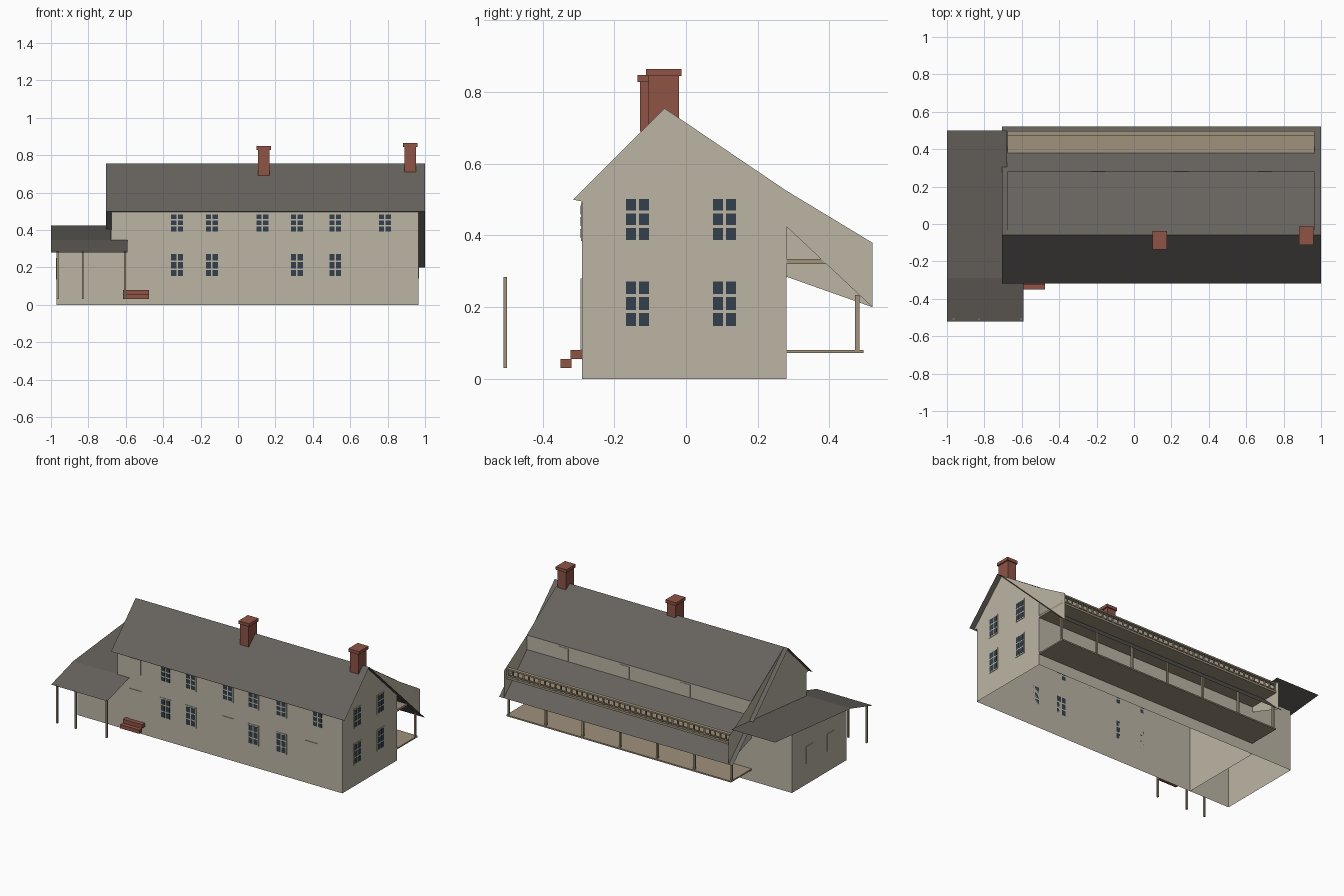
import bpy, bmesh

cube = bpy.data.objects.get("Cube")
if cube:
    bpy.data.objects.remove(cube, do_unlink=True)


def material(name, rgb):
    """Flat colour given as sRGB bytes, stored linear."""
    lin = [((c / 255 + 0.055) / 1.055) ** 2.4 for c in rgb] + [1]
    m = bpy.data.materials.new(name)
    m.use_nodes = True
    m.diffuse_color = lin
    bsdf = m.node_tree.nodes["Principled BSDF"]
    bsdf.inputs["Base Color"].default_value = lin
    bsdf.inputs["Roughness"].default_value = 0.9
    return m


WALL = material("plaster", (187, 181, 164))
ROOF = material("slate", (102, 98, 92))
BRICK = material("brick", (142, 84, 70))
WOOD = material("timber", (160, 146, 123))
GLASS = material("dark_glass", (52, 64, 76))


def finish(name, bm, mat):
    me = bpy.data.meshes.new(name)
    bm.to_mesh(me)
    bm.free()
    me.materials.append(mat)
    ob = bpy.data.objects.new(name, me)
    bpy.context.collection.objects.link(ob)
    return ob


def add_box(bm, xs, ys, zs):
    v = [bm.verts.new((x, y, z)) for x in xs for y in ys for z in zs]
    for f in ((0, 1, 3, 2), (4, 6, 7, 5), (0, 4, 5, 1),
              (2, 3, 7, 6), (0, 2, 6, 4), (1, 5, 7, 3)):
        bm.faces.new([v[i] for i in f])


def boxes(name, items, mat):
    bm = bmesh.new()
    for xs, ys, zs in items:
        add_box(bm, xs, ys, zs)
    bmesh.ops.recalc_face_normals(bm, faces=bm.faces)
    return finish(name, bm, mat)


def strip(name, profile, x0, x1, mat):
    """Sheet following a (y, z) profile from x0 to x1."""
    bm = bmesh.new()
    rows = [[bm.verts.new((x, y, z)) for x in (x0, x1)] for y, z in profile]
    for a, b in zip(rows, rows[1:]):
        bm.faces.new((a[0], a[1], b[1], b[0]))
    return finish(name, bm, mat)


def end_wall(name, profile, x, mat):
    """Flat wall across the house at x, outlined in (y, z)."""
    bm = bmesh.new()
    f = bm.faces.new([bm.verts.new((x, y, z)) for y, z in profile])
    if x < 0:
        f.normal_flip()
    return finish(name, bm, mat)


LEFT, RIGHT = -0.675, 0.965
FRONT, BACK = -0.29, 0.28
RIDGE, EAVE = (-0.06, 0.755), (0.52, 0.2)

# Main house shell, open underneath
gable = [(FRONT, 0), (BACK, 0), (BACK, 0.425), EAVE, (0.52, 0.38),
         (BACK, 0.525), RIDGE, (-0.315, 0.5), (FRONT, 0.495)]
porch_cheek = [(BACK, 0.285), EAVE, (BACK, 0.425)]
end_wall("right_gable_wall", gable, RIGHT, WALL)
end_wall("left_gable_wall", gable, LEFT, WALL)
end_wall("porch_end_wall", porch_cheek, LEFT, WALL)
strip("front_wall", [(-0.315, 0.5), (FRONT, 0.495), (FRONT, 0)], LEFT, RIGHT, WALL)
strip("back_wall", [(BACK, 0), (BACK, 0.525)], LEFT, RIGHT, WALL)

# Long rear roof slope with a shed dormer over it
strip("main_roof", [(-0.317, 0.499), RIDGE, EAVE], -0.705, 1.0, ROOF)
strip("dormer_roof", [RIDGE, (BACK + 0.002, 0.526)], LEFT, RIGHT, ROOF)

# Chimneys with caps
for name, x, y, base, top in (("middle", 0.137, -0.086, 0.69, 0.848),
                              ("end", 0.922, -0.062, 0.7, 0.865)):
    parts = [((x - r, x + r), (y - s, y + s), z) for r, s, z in
             ((0.031, 0.042, (base, top - 0.02)), (0.039, 0.049, (top - 0.02, top)))]
    boxes(name + "_chimney", parts, BRICK)

# Side wing and its roof, which carries on over the entrance porch
wing_top = lambda y: 0.345 + 0.1 * (y - FRONT)
WING = -0.97
strip("wing_front_wall", [(FRONT, 0.345), (FRONT, 0)], WING, LEFT, WALL)
strip("wing_back_wall", [(BACK, 0), (BACK, wing_top(BACK))], WING, LEFT, WALL)
end_wall("wing_side_wall", [(FRONT, 0), (BACK, 0), (BACK, wing_top(BACK)),
                            (FRONT, 0.345)], WING, WALL)
strip("wing_roof", [(FRONT, 0.347), (0.5, 0.425)], -1.0, -0.68, ROOF)
strip("entrance_roof", [(-0.52, 0.28), (FRONT, 0.347)], -1.0, -0.59, ROOF)
boxes("entrance_posts", [((x - 0.005, x + 0.005), (-0.51, -0.5), (0.03, 0.284))
                         for x in (-0.965, -0.83, -0.605)], WOOD)
boxes("entrance_steps", [((-0.615, -0.475), (-0.35, -0.32), (0.03, 0.055)),
                         ((-0.615, -0.475), (-0.323, FRONT), (0.055, 0.08))], BRICK)

# Rear porch
boxes("porch_floor", [((LEFT, RIGHT), (BACK, 0.495), (0.072, 0.081))], WOOD)
posts = [LEFT + 0.006 + i * (RIGHT - LEFT - 0.012) / 6 for i in range(7)]
boxes("porch_posts", [((x - 0.006, x + 0.006), (0.472, 0.484), (0.081, 0.234))
                      for x in posts], WOOD)

# Balcony with railing
boxes("balcony_floor", [((LEFT, RIGHT), (BACK, 0.498), (0.32, 0.334))], WOOD)
rails = [((LEFT, RIGHT), (0.474, 0.498), (0.378, 0.388)),
         ((LEFT, RIGHT), (0.482, 0.492), (0.34, 0.346))]
count = 42
for i in range(count + 1):
    x = LEFT + 0.004 + i * (RIGHT - LEFT - 0.008) / count
    rails.append(((x - 0.004, x + 0.004), (0.483, 0.491), (0.334, 0.38)))
boxes("balcony_railing", rails, WOOD)


def plate(side, c, w, z, d):
    """Thin box on a wall: centre c along the wall, width w, proud by d."""
    along = (c - w / 2, c + w / 2)
    return {"front": (along, (FRONT - d, FRONT), z),
            "back": (along, (BACK, BACK + d), z),
            "right": ((RIGHT, RIGHT + d), along, z),
            "wing": ((WING - d, WING), along, z)}[side]


def window(name, side, c, w, z0, z1, glazed=True):
    boxes(name + "_frame", [plate(side, c, w, (z0, z1), 0.003)], WALL)
    if not glazed:
        return
    panes, gap = [], 0.008
    h = (z1 - z0 - 4 * gap) / 3
    pw = (w - 3 * gap) / 2
    for row in range(3):
        b = z0 + gap + row * (h + gap)
        for s in (-1, 1):
            panes.append(plate(side, c + s * (pw + gap) / 2, pw, (b, b + h), 0.004))
    boxes(name + "_panes", panes, GLASS)


# Windows
for i, x in enumerate((-0.545, -0.325, -0.14, 0.13, 0.315, 0.52, 0.785)):
    window(f"upper_window_{i}", "front", x, 0.08, 0.385, 0.492, i > 0)
for i, x in enumerate((-0.325, -0.14, 0.315, 0.52)):
    window(f"lower_window_{i}", "front", x, 0.08, 0.145, 0.28)
for i, y in enumerate((-0.135, 0.107)):
    window(f"gable_lower_window_{i}", "right", y, 0.08, 0.14, 0.28)
    window(f"gable_upper_window_{i}", "right", y, 0.08, 0.38, 0.51)
for i, y in enumerate((-0.12, 0.1)):
    window(f"wing_window_{i}", "wing", y, 0.07, 0.135, 0.25, False)
for i, x in enumerate((-0.19, 0.255, 0.7)):
    window(f"dormer_window_{i}", "back", x, 0.075, 0.435, 0.515, False)

# Doors
boxes("front_doors", [plate("front", x, 0.09, (0.08, 0.28), 0.004)
                      for x in (-0.545, 0.13, 0.74)], WALL)
